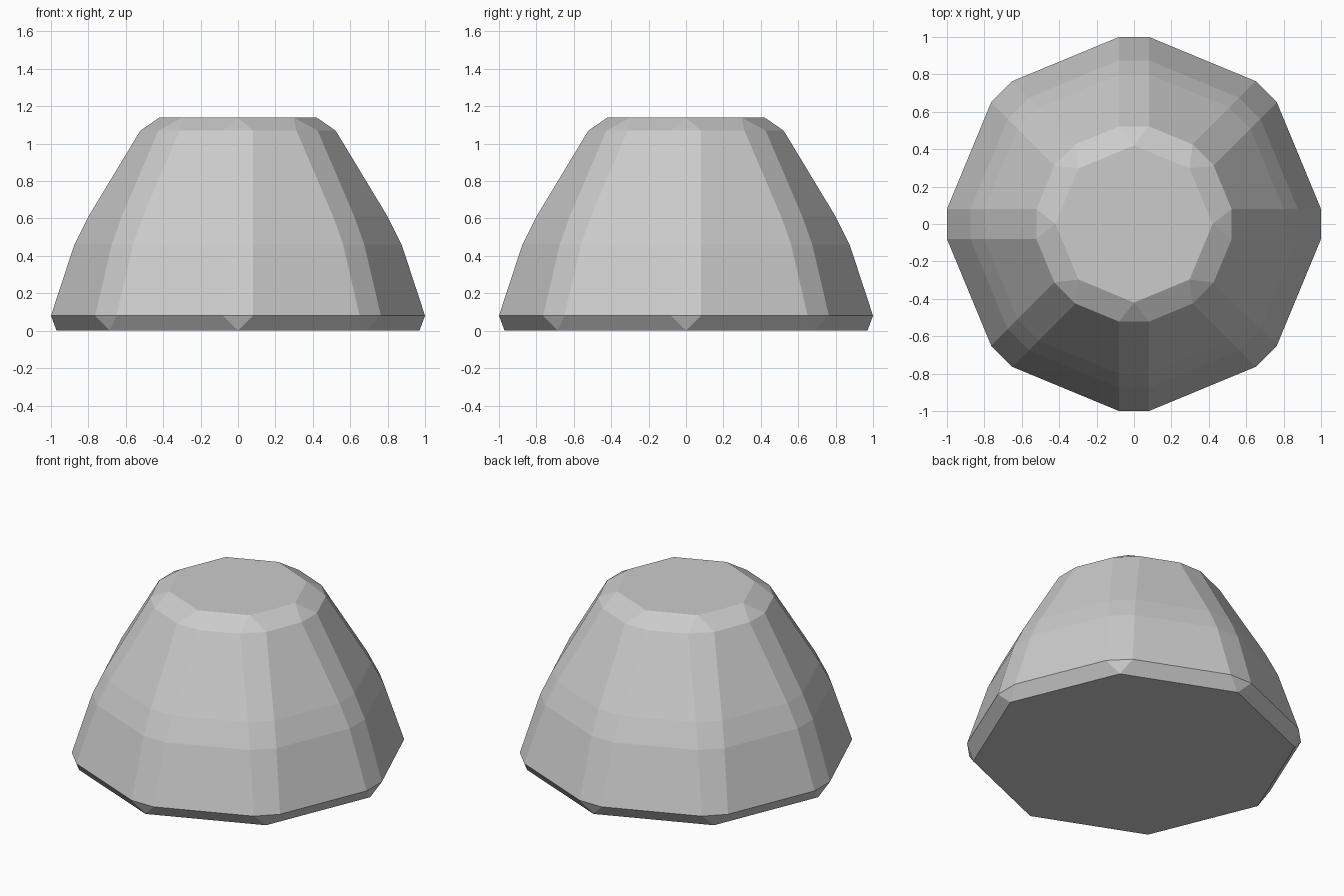
import bpy, bmesh
from math import cos, sin, pi

if "Cube" in bpy.data.objects:
    bpy.data.objects.remove(bpy.data.objects["Cube"])

SIDES = 8
HALF = 0.08  # half width of the bevelled corner strips


def ring(bm, r, z, half=HALF):
    """One vertex per corner when half is 0, otherwise a pair per corner."""
    pairs = []
    for i in range(SIDES):
        a = 2 * pi * i / SIDES
        offs = (-half, half) if half else (0,)
        v = [bm.verts.new((r * cos(a) - o * sin(a), r * sin(a) + o * cos(a), z)) for o in offs]
        pairs.append((v[0], v[-1]))
    return pairs


def face(bm, verts):
    bm.faces.new(list(dict.fromkeys(verts)))  # drops doubled corners


bm = bmesh.new()

# Rings from the base to the top: plain octagons at the ends, bevelled between
rings = [ring(bm, 0.97, 0, 0)]
for r, z in ((1.0, 0.08), (0.875, 0.46), (0.80, 0.61), (0.522, 1.07)):
    rings.append(ring(bm, r, z))
rings.append(ring(bm, 0.42, 1.14, 0))

# Corner strips and side panels
for low, high in zip(rings, rings[1:]):
    for i in range(SIDES):
        j = (i + 1) % SIDES
        face(bm, (low[i][0], low[i][1], high[i][1], high[i][0]))
        face(bm, (low[i][1], low[j][0], high[j][0], high[i][1]))

# Flat base and top
bm.faces.new([p[0] for p in reversed(rings[0])])
bm.faces.new([p[0] for p in rings[-1]])
bmesh.ops.recalc_face_normals(bm, faces=bm.faces[:])

mesh = bpy.data.meshes.new("faceted_dome")
bm.to_mesh(mesh)
bm.free()
bpy.context.collection.objects.link(bpy.data.objects.new("faceted_dome", mesh))
